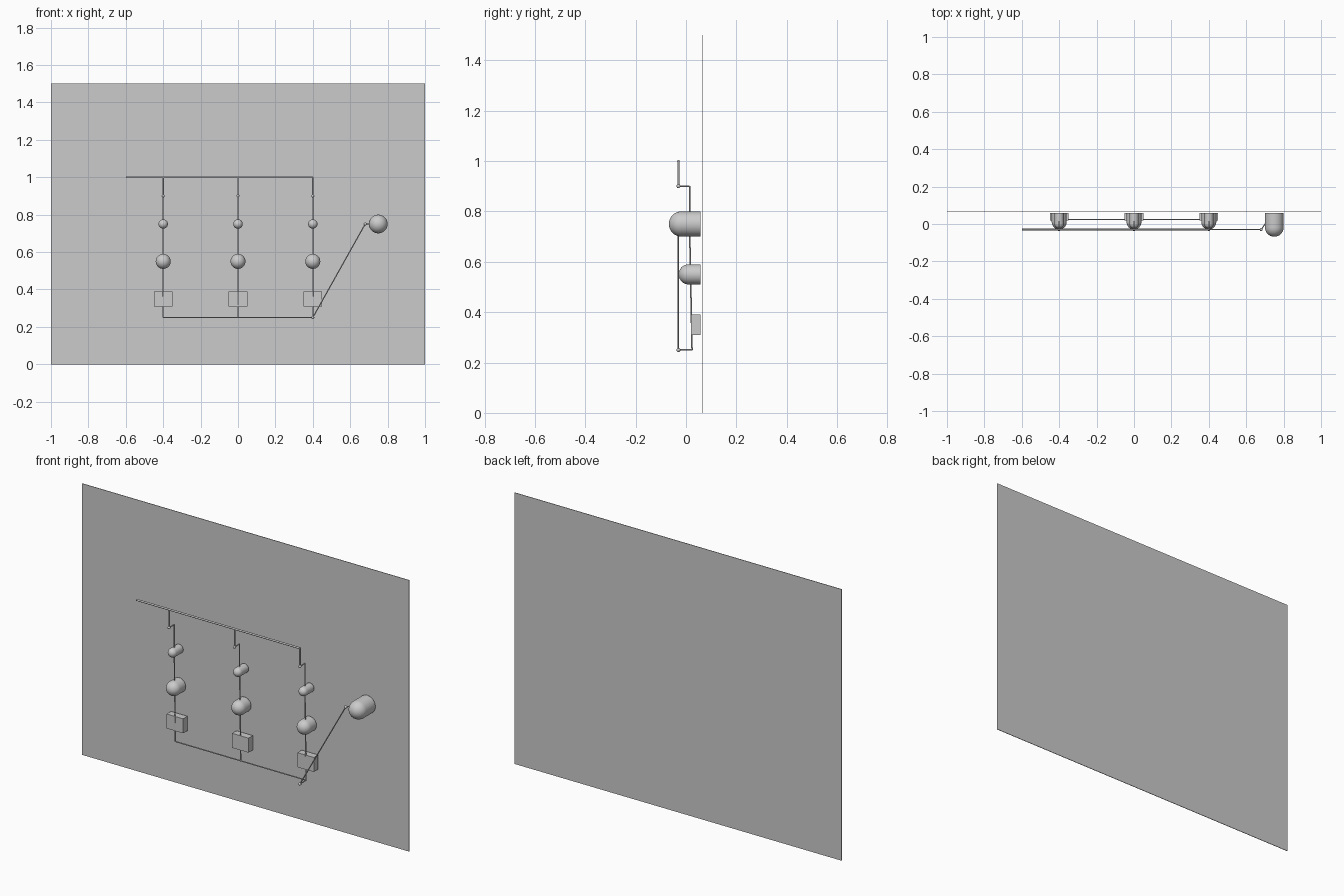
import bpy, bmesh, math
from mathutils import Vector, Matrix

if "Cube" in bpy.data.objects:
    bpy.data.objects.remove(bpy.data.objects["Cube"])

BACK = 0.058   # rear face of all mounted parts


def add_object(name, bm, smooth=False):
    mesh = bpy.data.meshes.new(name)
    bmesh.ops.recalc_face_normals(bm, faces=bm.faces)
    bm.to_mesh(mesh)
    bm.free()
    obj = bpy.data.objects.new(name, mesh)
    bpy.context.collection.objects.link(obj)
    if smooth:
        bpy.ops.object.select_all(action='DESELECT')
        obj.select_set(True)
        bpy.context.view_layer.objects.active = obj
        bpy.ops.object.shade_smooth_by_angle(angle=math.radians(35))
    return obj


def box(name, lo, hi):
    lo, hi = Vector(lo), Vector(hi)
    bm = bmesh.new()
    bmesh.ops.create_cube(bm, size=1, matrix=Matrix.Translation((lo + hi) / 2)
                          @ Matrix.Diagonal((*(hi - lo), 1)))
    return add_object(name, bm)


def domed_peg(name, x, y, z, r):
    # cylinder along y with a hemispherical front, lathed from a profile
    bm = bmesh.new()
    pts = [(x + r * math.sin(a), y - r * math.cos(a), z)
           for a in [i * math.pi / 20 for i in range(11)]]
    pts += [(x + r, BACK, z), (x, BACK, z)]
    verts = [bm.verts.new(p) for p in pts]
    edges = [bm.edges.new(e) for e in zip(verts, verts[1:])]
    bmesh.ops.spin(bm, geom=verts + edges, cent=(x, 0, z), axis=(0, 1, 0),
                   angle=2 * math.pi, steps=32)
    bmesh.ops.remove_doubles(bm, verts=bm.verts, dist=1e-5)
    return add_object(name, bm, True)


def wire(name, pts, r):
    # one round rod per segment
    bm = bmesh.new()
    for a, b in zip(pts, pts[1:]):
        a, b = Vector(a), Vector(b)
        d = b - a
        m = Matrix.Translation((a + b) / 2) @ d.to_track_quat('Z', 'Y').to_matrix().to_4x4()
        bmesh.ops.create_cone(bm, cap_ends=True, segments=12, radius1=r, radius2=r,
                              depth=d.length, matrix=m)
    return add_object(name, bm, True)


def joint(name, p):
    bm = bmesh.new()
    bmesh.ops.create_uvsphere(bm, u_segments=16, v_segments=8, radius=0.008,
                              matrix=Matrix.Translation(p))
    return add_object(name, bm, True)


# Backing panel
box("back_panel", (-1, 0.065, 0), (1, 0.068, 1.5))

# Upper and lower rails
wire("top_rail", [(-0.6, -0.03, 1), (0.4, -0.03, 1)], 0.005)
wire("bottom_rail", [(-0.4, 0.024, 0.25), (0.4, 0.024, 0.25)], 0.003)

# Three identical branches
for i, x in enumerate((-0.4, 0, 0.4), 1):
    wire(f"drop_rod_{i}", [(x, -0.03, 1), (x, -0.03, 0.9)], 0.004)
    joint(f"drop_joint_{i}", (x, -0.03, 0.9))
    wire(f"branch_wire_{i}", [(x, -0.03, 0.9), (x, 0.014, 0.9), (x, 0.014, 0.75),
                              (x, 0.018, 0.55), (x, 0.022, 0.35), (x, 0.024, 0.25)], 0.003)
    domed_peg(f"small_peg_{i}", x, 0.001, 0.75, 0.025)
    domed_peg(f"medium_peg_{i}", x, 0.011, 0.55, 0.04)
    box(f"block_{i}", (x - 0.05, 0.02, 0.31), (x + 0.05, BACK, 0.39))

# Outlet line to the large peg
wire("outlet_wire", [(0.4, 0.024, 0.25), (0.4, -0.03, 0.25), (0.68, -0.03, 0.75),
                     (0.71, 0.014, 0.75)], 0.003)
joint("outlet_joint_low", (0.4, -0.03, 0.25))
joint("outlet_joint_high", (0.68, -0.03, 0.75))
domed_peg("large_peg", 0.75, -0.018, 0.75, 0.05)
